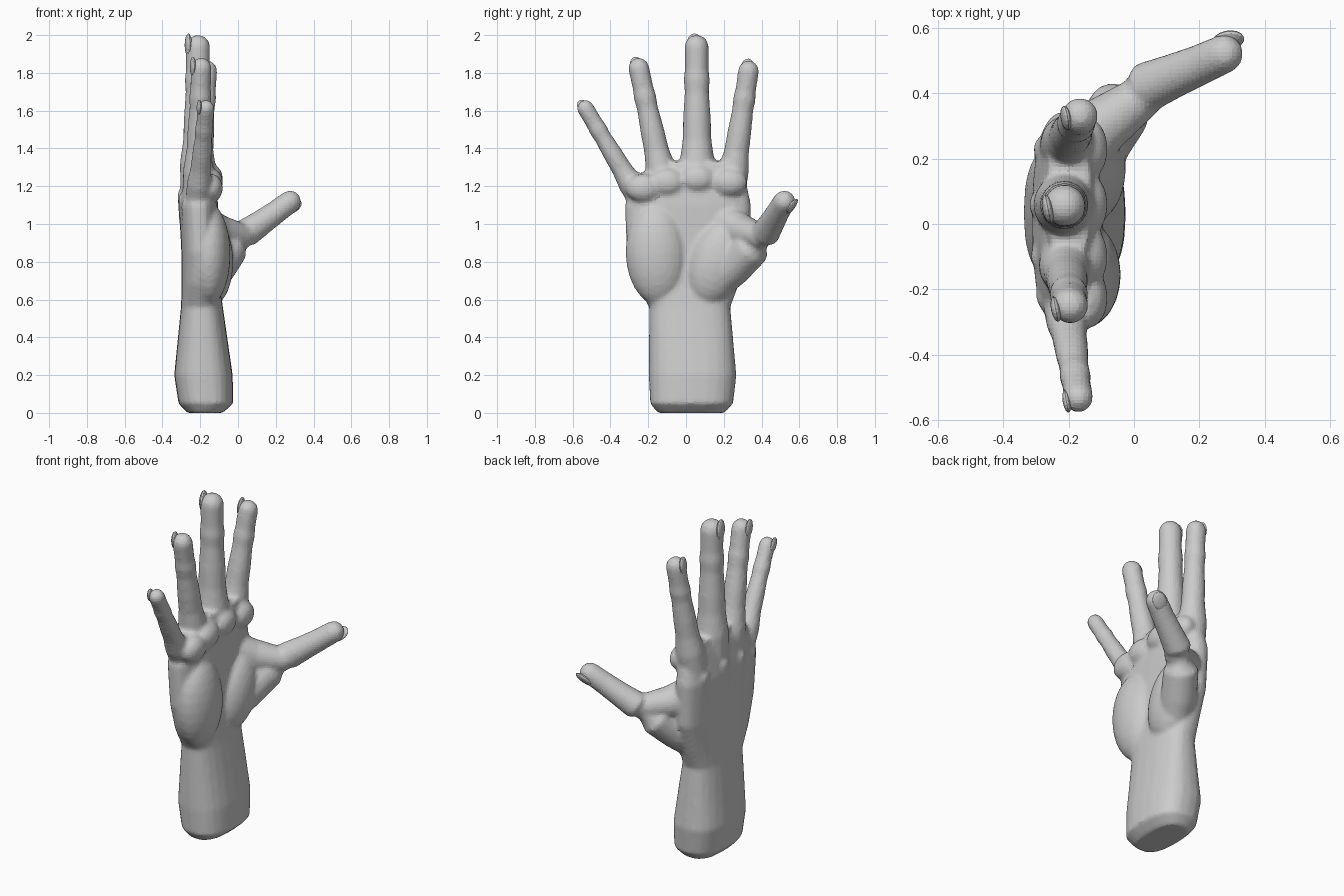
import bpy, bmesh, math
from mathutils import Vector, Matrix

if "Cube" in bpy.data.objects:
    bpy.data.objects.remove(bpy.data.objects["Cube"])

skin = bpy.data.materials.new("plain grey")
skin.diffuse_color = (0.6, 0.6, 0.6, 1)
skin.use_nodes = True
skin.node_tree.nodes["Principled BSDF"].inputs["Base Color"].default_value = skin.diffuse_color
bm = bmesh.new()


def loft(rings):
    """Skin a list of point rings and cap both ends."""
    vs = [[bm.verts.new(p) for p in r] for r in rings]
    n = len(vs[0])
    for a, b in zip(vs, vs[1:]):
        for i in range(n):
            j = (i + 1) % n
            bm.faces.new((a[i], a[j], b[j], b[i]))
    bm.faces.new(vs[0][::-1])
    bm.faces.new(vs[-1])


def section(z, y0, y1, x0, x1, n=24, e=0.78):
    """Rounded-box cross-section of the arm and palm."""
    pts = []
    for i in range(n):
        c, s = math.cos(2 * math.pi * i / n), math.sin(2 * math.pi * i / n)
        pts.append(Vector(((x0 + x1) / 2 + (x1 - x0) / 2 * math.copysign(abs(c) ** e, c),
                           (y0 + y1) / 2 + (y1 - y0) / 2 * math.copysign(abs(s) ** e, s), z)))
    return pts


def tube(ps, n=16):
    """Round tube through (point, radius) pairs with a domed far end."""
    ps = [(Vector(p), r) for p, r in ps]
    d = (ps[-1][0] - ps[-2][0]).normalized()
    end, r = ps[-1]
    ps += [(end + d * r * math.sin(k * .34), r * math.cos(k * .34)) for k in range(1, 5)]
    rings = []
    for k, (p, r) in enumerate(ps):
        t = (ps[min(k + 1, len(ps) - 1)][0] - ps[max(k - 1, 0)][0]).normalized()
        u = Vector((1, 0, 0)) if abs(t.x) < 0.6 else Vector((0, 1, 0))
        u = (u - t * u.dot(t)).normalized()
        w = t.cross(u)
        rings.append([p + (u * math.cos(a) + w * math.sin(a)) * r
                      for a in (2 * math.pi * i / n for i in range(n))])
    loft(rings)


def pad(c, s, tilt=0):
    """Soft ellipsoid of flesh."""
    m = Matrix.Translation(c) @ Matrix.Rotation(tilt, 4, 'X') @ Matrix.Diagonal((*s, 1))
    bmesh.ops.create_uvsphere(bm, u_segments=24, v_segments=14, radius=1, matrix=m)


def nail(name, end, d, n, r):
    """Flat oval nail on the back of a fingertip."""
    n = (n - d * n.dot(d)).normalized()
    m = Matrix((d.cross(n), d, n)).transposed().to_4x4()
    m.translation = end + n * r * 0.8 + d * r * 0.15
    b = bmesh.new()
    bmesh.ops.create_uvsphere(b, u_segments=16, v_segments=8, radius=1,
                              matrix=m @ Matrix.Diagonal((r * .68, r * .95, r * .27, 1)))
    me = bpy.data.meshes.new(name)
    b.to_mesh(me)
    b.free()
    me.materials.append(skin)
    bpy.context.collection.objects.link(bpy.data.objects.new(name, me))


# forearm, wrist and palm
loft([section(*s) for s in (
    (0, -.15, .205, -.27, -.08), (.05, -.19, .25, -.315, -.025),
    (.2, -.197, .267, -.338, -.028), (.56, -.195, .235, -.302, -.08),
    (.68, -.265, .28, -.298, -.095), (.85, -.315, .34, -.30, -.10),
    (1.1, -.325, .345, -.312, -.105), (1.27, -.25, .31, -.28, -.125))])

# webbing between the fingers
loft([section(1.2, -.2, .31, -.29, -.11), section(1.33, -.12, .29, -.265, -.13)])

# heel pad, thumb mound
pad((-.155, -.155, .84), (.115, .165, .27), 0.05)
pad((-.135, .165, .80), (.11, .15, .24), -0.35)

# fingers: knuckle y, z; tip centre x, y, z; tip radius
fingers = {"little": (-.225, 1.1, -.17, -.532, 1.612, .046),
           "ring": (-.1, 1.13, -.195, -.25, 1.825, .056),
           "middle": (.06, 1.15, -.212, .056, 1.937, .065),
           "index": (.23, 1.13, -.165, .331, 1.81, .056)}
# shared swelling along a finger: share of length, share of radius
swell = ((0, 1.4), (.22, 1.45), (.38, 1.18), (.52, 1.14), (.7, 1), (.78, 1.08), (.85, .98), (1, 1))
for name, (ky, kz, x, y, z, r) in fingers.items():
    knuckle, end = Vector((-.215, ky, kz)), Vector((x, y, z))
    tube([(knuckle.lerp(end, t), r * s) for t, s in swell])
    nail(name + "_nail", end, (end - knuckle).normalized(), Vector((-1, -.2, 0)), r)
    pad((-.14, ky, kz + .09), (.06, .095, .075))
    # tendon and knuckle on the back of the hand
    root = Vector((-.26, ky * .4, .72))
    top = Vector((-.278 + .35 * abs(ky - .03) ** 2, ky, kz))
    tube([(root, .03), (root.lerp(top, .5), .036), (top, .045)])

# thumb
thumb = [((-.17, .14, .66), .085), ((-.11, .25, .77), .10), ((-.04, .352, .875), .098),
         ((.04, .42, .95), .078), ((.13, .457, 1.012), .068), ((.2, .486, 1.062), .063),
         ((.275, .52, 1.118), .06)]
tube(thumb)
tip = Vector(thumb[-1][0])
nail("thumb_nail", tip, (tip - Vector(thumb[-2][0])).normalized(), Vector((.15, .8, -.6)), .06)

# skin web between thumb and index finger
tube([((-.18, .22, 1), .10), ((-.1, .3, .96), .09), ((.02, .385, .935), .068)])

# merge everything into one skin
bmesh.ops.recalc_face_normals(bm, faces=bm.faces)
me = bpy.data.meshes.new("hand")
bm.to_mesh(me)
bm.free()
me.materials.append(skin)
hand = bpy.data.objects.new("hand", me)
bpy.context.collection.objects.link(hand)
merge = hand.modifiers.new("merge", 'REMESH')
merge.mode = 'VOXEL'
merge.voxel_size = 0.013
soften = hand.modifiers.new("soften", 'SMOOTH')
soften.factor = 0.5
soften.iterations = 6
